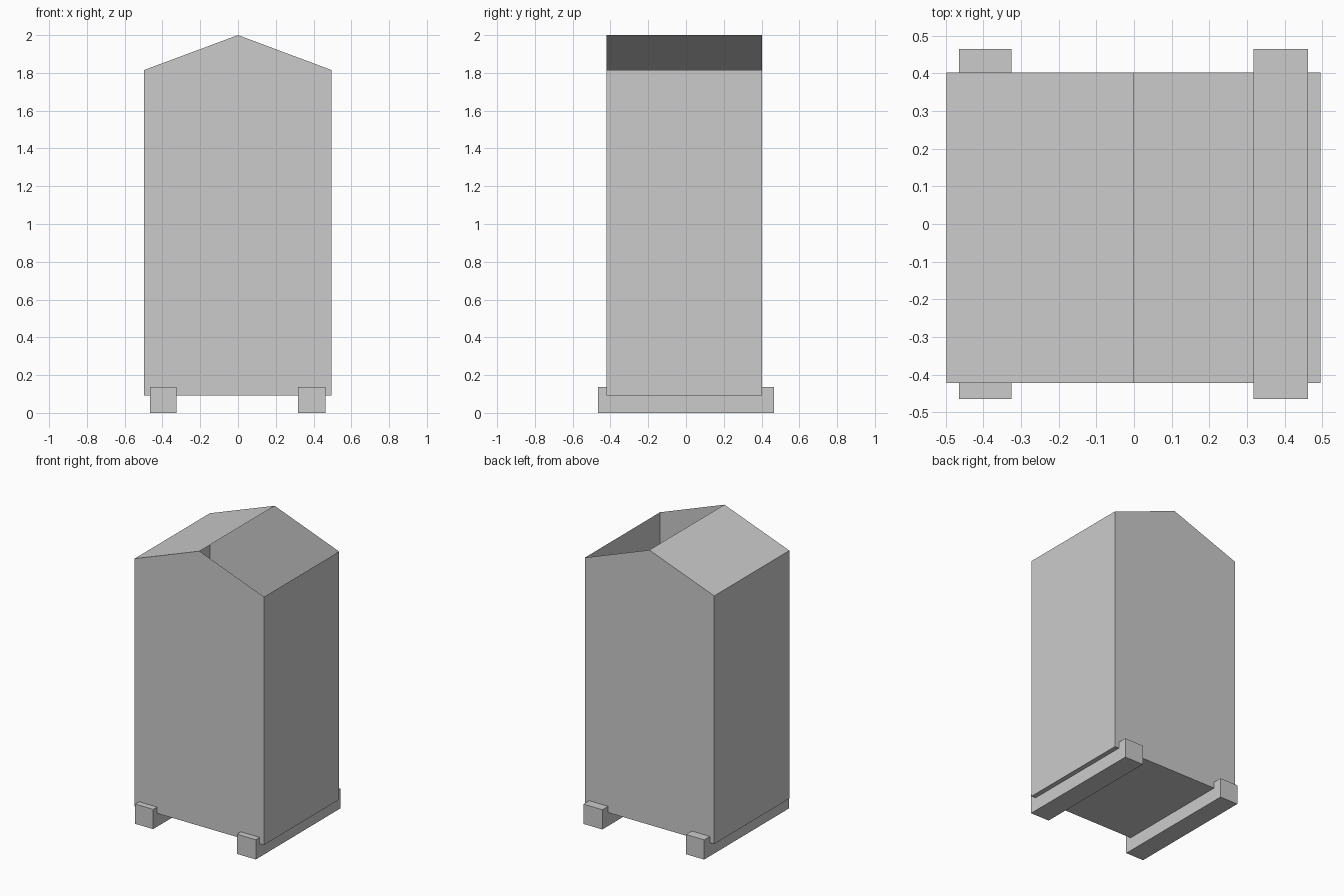
import bpy
import bmesh

cube = bpy.data.objects.get("Cube")
if cube:
    bpy.data.objects.remove(cube, do_unlink=True)

grey = bpy.data.materials.new("light_grey")
grey.use_nodes = True
colour = (0.6, 0.6, 0.6, 1)
grey.diffuse_color = colour
grey.node_tree.nodes["Principled BSDF"].inputs["Base Color"].default_value = colour


def finish(name, bm):
    """Turn a bmesh into a named, flat-shaded grey object."""
    mesh = bpy.data.meshes.new(name)
    bm.to_mesh(mesh)
    bm.free()
    mesh.materials.append(grey)
    obj = bpy.data.objects.new(name, mesh)
    bpy.context.collection.objects.link(obj)
    return obj


# Thin shell: gabled end walls joined by side walls, floor and one roof slope
LEFT, RIGHT, FRONT, BACK = -0.498, 0.495, -0.422, 0.402
FLOOR, EAVE, RIDGE = 0.093, 1.815, 2.0
profile = [(LEFT, FLOOR), (RIGHT, FLOOR), (RIGHT, EAVE), (0, RIDGE), (LEFT, EAVE)]
OPEN_SLOPE = 2  # the roof side from the right eave to the ridge stays open

bm = bmesh.new()
front = [bm.verts.new((x, FRONT, z)) for x, z in profile]
back = [bm.verts.new((x, BACK, z)) for x, z in profile]
bm.faces.new(front)
bm.faces.new(back[::-1])
for i in range(len(profile)):
    if i != OPEN_SLOPE:
        j = (i + 1) % len(profile)
        bm.faces.new((front[j], front[i], back[i], back[j]))
finish("cabinet_shell", bm)

# Two skid rails running front to back, poking slightly through the floor
RAIL_HEIGHT, RAIL_LENGTH = 0.137, 0.93
for name, x0, x1 in (("right_rail", -0.465, -0.326), ("left_rail", 0.317, 0.462)):
    bm = bmesh.new()
    bmesh.ops.create_cube(bm, size=1)
    bmesh.ops.scale(bm, vec=(x1 - x0, RAIL_LENGTH, RAIL_HEIGHT), verts=bm.verts)
    bmesh.ops.translate(bm, vec=((x0 + x1) / 2, 0, RAIL_HEIGHT / 2), verts=bm.verts)
    finish(name, bm)
